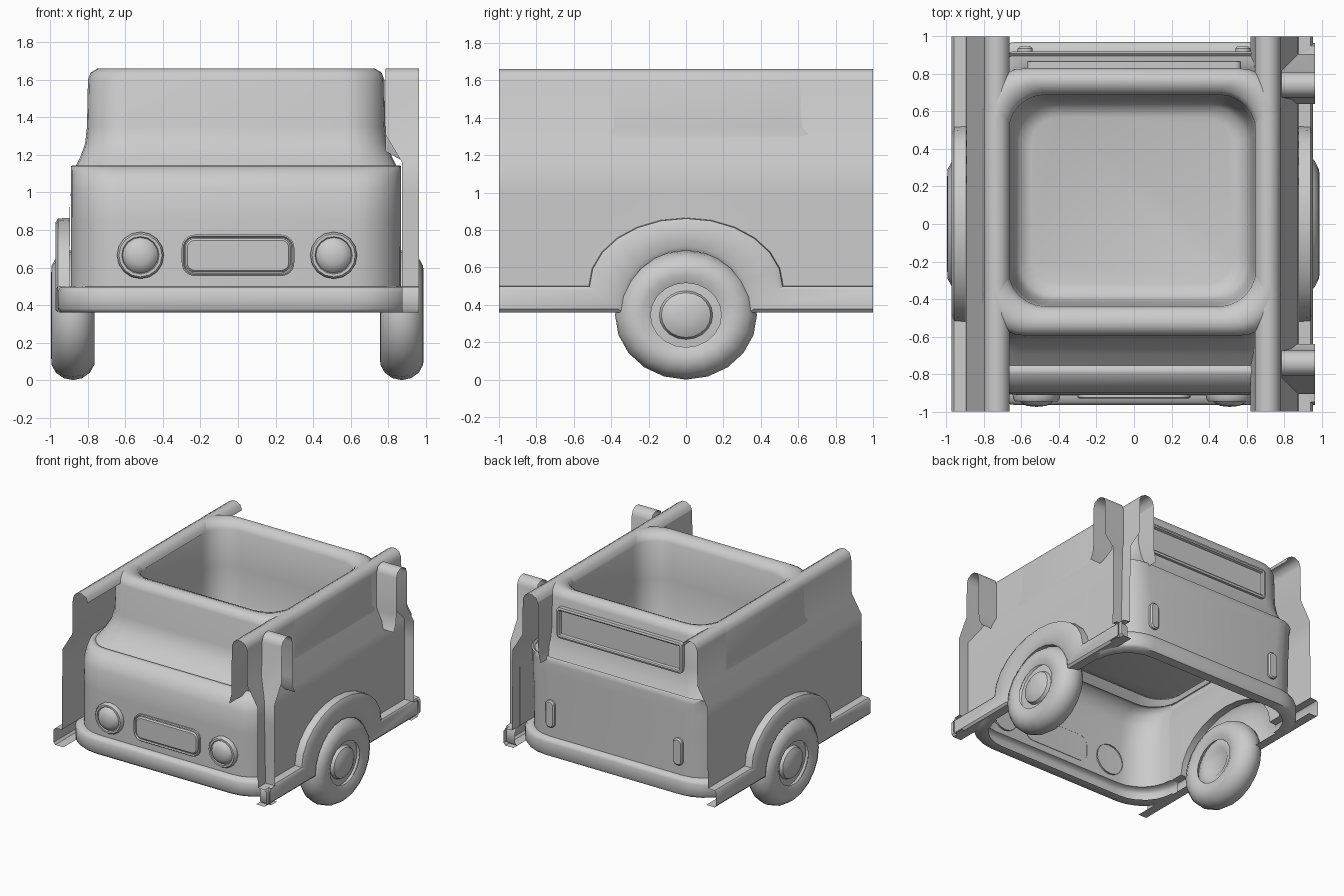
import bpy, bmesh, math

if "Cube" in bpy.data.objects:
    bpy.data.objects.remove(bpy.data.objects["Cube"])

grey = bpy.data.materials.new("light_grey")
grey.diffuse_color = (0.6, 0.6, 0.6, 1)
grey.use_nodes = True
grey.node_tree.nodes["Principled BSDF"].inputs["Base Color"].default_value = grey.diffuse_color


def make(name, rows, closed=False, cap=False, drop=None, angle=40):
    """Loft a surface through rows of points."""
    bm = bmesh.new()
    vr = [[bm.verts.new(p) for p in r] for r in rows]
    n = len(rows[0])
    for a, b in zip(vr, vr[1:]):
        for i in range(n if closed else n - 1):
            j = (i + 1) % n
            bm.faces.new((a[i], a[j], b[j], b[i]))
    if cap:
        bm.faces.new(vr[-1])
    if drop:
        bad = [f for f in bm.faces if drop(f.calc_center_median())]
        bmesh.ops.delete(bm, geom=bad, context='FACES')
    bmesh.ops.remove_doubles(bm, verts=bm.verts[:], dist=0.0005)
    bmesh.ops.recalc_face_normals(bm, faces=bm.faces[:])
    me = bpy.data.meshes.new(name)
    bm.to_mesh(me)
    bm.free()
    ob = bpy.data.objects.new(name, me)
    bpy.context.collection.objects.link(ob)
    me.materials.append(grey)
    bpy.ops.object.select_all(action='DESELECT')
    ob.select_set(True)
    bpy.context.view_layer.objects.active = ob
    bpy.ops.object.shade_smooth_by_angle(angle=math.radians(angle))
    return ob


def rounded(x0, x1, y0, y1, r, n=6):
    """Outline of a rounded rectangle."""
    pts = []
    for k, (cx, cy) in enumerate(((x1 - r, y1 - r), (x0 + r, y1 - r),
                                  (x0 + r, y0 + r), (x1 - r, y0 + r))):
        for i in range(n + 1):
            a = math.pi / 2 * (k + i / n)
            pts.append((cx + r * math.cos(a), cy + r * math.sin(a)))
    return pts


# Body shell with bumper, ridged shoulders, rolled rim and inner tub
# Each level: z, half width, front y, back y, corner radius
levels = [(.36, .86, -.87, .88, .28), (.36, .94, -.95, .96, .33),
          (.38, .95, -.965, .97, .33), (.47, .95, -.965, .97, .33),
          (.495, .94, -.95, .96, .33), (.50, .88, -.915, .92, .28),
          (.85, .88, -.91, .92, .27), (1.02, .88, -.90, .92, .25),
          (1.10, .88, -.86, .92, .25), (1.14, .88, -.80, .915, .22),
          (1.145, .87, -.775, .91, .22), (1.13, .86, -.755, .895, .22),
          (1.19, .83, -.69, .87, .22), (1.26, .805, -.63, .85, .22),
          (1.35, .795, -.60, .835, .22), (1.60, .79, -.595, .83, .22),
          (1.64, .775, -.58, .815, .22), (1.66, .74, -.545, .78, .21),
          (1.66, .71, -.51, .75, .2), (1.64, .675, -.46, .71, .2),
          (1.60, .66, -.44, .69, .2), (1.30, .65, -.43, .68, .2),
          (1.02, .63, -.41, .66, .2), (.94, .60, -.38, .63, .18),
          (.92, .54, -.32, .57, .15)]
make("body_shell", [[(x - .01, y, z) for x, y in rounded(-h, h, y0, y1, r)]
                    for z, h, y0, y1, r in levels], closed=True, cap=True,
     angle=60,
     drop=lambda c: abs(c.x) > .8 and abs(c.y) < .4 and c.z < 1.12)

# Upper wall profile: distance out, height
UPPER = [(.88, 1.0), (.88, 1.16), (.79, 1.31), (.785, 1.6), (.77, 1.64),
         (.735, 1.66), (.70, 1.66), (.665, 1.64), (.65, 1.6)]


def side_wall(name, s, shift):
    """Long side wall with a flared sill that arches over the wheel."""
    cols = [(-1, .36, -1, .5), (-.34, .36, -.52, .5)]
    for i in range(1, 12):
        a = math.pi * (1 - i / 12)
        c, t = math.cos(a), math.sin(a)
        cols.append((.34 * c, .36 + .33 * t, .52 * c, .5 + .365 * t))
    cols += [(.34, .36, .52, .5), (1, .36, 1, .5)]
    rows = []
    for yi, zi, yo, zo in cols:
        row = []
        for x, f in ((.87, 0), (.945, 0), (.96, .12), (.96, .85),
                     (.945, .98), (.885, 1)):
            row.append((s * (x + shift), yi + (yo - yi) * f, zi + (zo - zi) * f))
        row += [(s * (x + shift), yo, z) for x, z in UPPER]
        rows.append(row)
    make(name, rows)


side_wall("left_wall", -1, .014)
side_wall("right_wall", 1, -.005)

# Short stubs of the front and back walls that pass the right wall
for name, s in (("front", -1), ("back", 1)):
    prof = [(.87, .36), (.95, .36), (.965, .38), (.965, .47), (.95, .495),
            (.90, .5)] + [(d + .025, z) for d, z in UPPER]
    prof += [(.675, 1.3), (.665, 1.22), (.64, 1.17)]
    make(name + "_wall_stub",
         [[(.785 if z > 1.2 else .875, s * d, z) for d, z in prof],
          [(.965, s * d, z) for d, z in prof]])
    # Inner face of the right wall where it passes the corner
    make(name + "_corner_pillar",
         [[(.62, s * y, 1.12), (.64, s * y, 1.2), (.645, s * y, 1.61)]
          for y in (.66, 1.0)])


# Wheels, turned about the x axis
def wheel(name, s, cx):
    prof = [(-.06, 0), (-.06, .10), (-.075, .12), (-.075, .17), (-.06, .2)]
    for i in range(11):
        a = math.radians(215 - 25 * i)
        prof.append((.118 * math.cos(a), .235 + .11 * math.sin(a)))
    prof += [(.075, .2), (.06, .19), (.065, .13), (.09, .12), (.105, .09),
             (.115, .04), (.115, 0)]
    n = 20
    rows = [[(cx + s * x, 1.1 * r * math.cos(2 * math.pi * i / n),
              .345 + r * math.sin(2 * math.pi * i / n)) for i in range(n)]
            for x, r in prof]
    make(name, rows, closed=True)


wheel("right_wheel", 1, .873)
wheel("left_wheel", -1, -.88)

# Headlights: stepped ring with a domed lens
for name, cx in (("left", -.52), ("right", .51)):
    prof = [(-.90, .125), (-.93, .125), (-.945, .115), (-.945, .10),
            (-.935, .095), (-.955, .08), (-.97, .05), (-.975, .0)]
    rows = [[(cx + r * math.cos(math.pi * i / 8), y,
              .665 + r * math.sin(math.pi * i / 8)) for i in range(16)]
            for y, r in prof]
    make(name + "_headlight", rows, closed=True)


def plate(name, cx, cz, w, h, r, steps):
    """Rounded upright plate; steps are (inset, y)."""
    rows = []
    for d, y in steps:
        rows.append([(px, y, pz) for px, pz in rounded(
            cx - w + d, cx + w - d, cz - h + d, cz + h - d, max(r - d, .004))])
    make(name, rows, closed=True, cap=True, angle=30)


# Grille, tail lights and rear window
plate("grille", 0, .665, .3, .11, .07,
      [(0, -.91), (0, -.925), (.008, -.93), (.014, -.92), (.02, -.92),
       (.03, -.93)])
for name, cx in (("left", -.58), ("right", .58)):
    plate(name + "_tail_light", cx, .69, .04, .11, .035,
          [(0, .915), (0, .935), (.01, .945)])
plate("rear_window", 0, 1.42, .57, .125, .03,
      [(0, .825), (0, .865), (.015, .87), (.025, .865), (.03, .845)])
